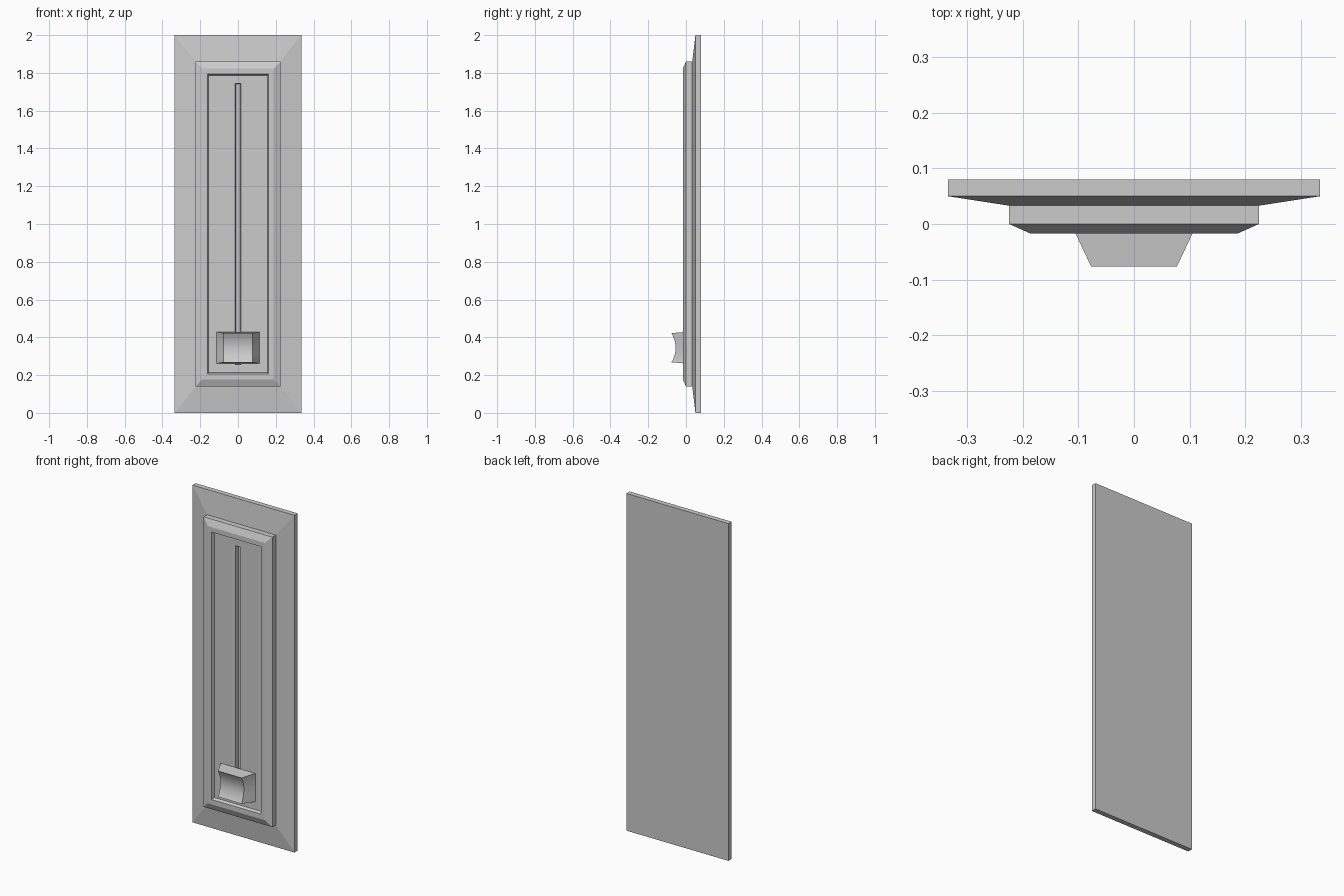
import bpy, bmesh, math

if "Cube" in bpy.data.objects:
    bpy.data.objects.remove(bpy.data.objects["Cube"])


def finish(name, bm, smooth=False):
    bmesh.ops.recalc_face_normals(bm, faces=bm.faces)
    mesh = bpy.data.meshes.new(name)
    bm.to_mesh(mesh)
    bm.free()
    obj = bpy.data.objects.new(name, mesh)
    bpy.context.collection.objects.link(obj)
    if smooth:
        bpy.context.view_layer.objects.active = obj
        obj.select_set(True)
        bpy.ops.object.shade_smooth_by_angle(angle=math.radians(30))
        obj.select_set(False)
    return obj


def skin(bm, loops):
    """Bridge successive closed loops of equal length and cap both ends."""
    n = len(loops[0])
    for a, b in zip(loops, loops[1:]):
        for i in range(n):
            j = (i + 1) % n
            bm.faces.new((a[i], a[j], b[j], b[i]))
    bm.faces.new(loops[0])
    bm.faces.new(loops[-1][::-1])


# Panel: nested rectangles (half width, half height, y) from back to slot floor
steps = [
    (0.335, 1.0, 0.08), (0.335, 1.0, 0.05),         # back plate rim
    (0.225, 0.86, 0.033), (0.225, 0.86, 0.0),       # sloped face, frame wall
    (0.187, 0.822, -0.017), (0.162, 0.793, -0.017), # frame bevel and flat
    (0.155, 0.786, 0.0),                            # recess floor
    (0.015, 0.745, 0.0), (0.011, 0.741, 0.02),      # slider slot
]
bm = bmesh.new()
rings = [[bm.verts.new((sx * w, y, 1 + sz * h))
          for sx, sz in ((-1, -1), (1, -1), (1, 1), (-1, 1))]
         for w, h, y in steps]
skin(bm, rings)
finish("slider_panel", bm)

# Slider handle: tapered block with a concave finger grip
SEG = 14
ZC = 0.345
bm = bmesh.new()
columns = []
for i in range(SEG + 1):
    t = -1 + 2 * i / SEG
    zf, zb = ZC + 0.077 * t, ZC + 0.084 * t
    yf = -0.055 - 0.022 * t * t
    columns.append([bm.verts.new(p) for p in (
        (-0.114, 0.001, zb), (-0.077, yf, zf), (0.077, yf, zf), (0.114, 0.001, zb))])
skin(bm, columns)
finish("slider_handle", bm, smooth=True)
